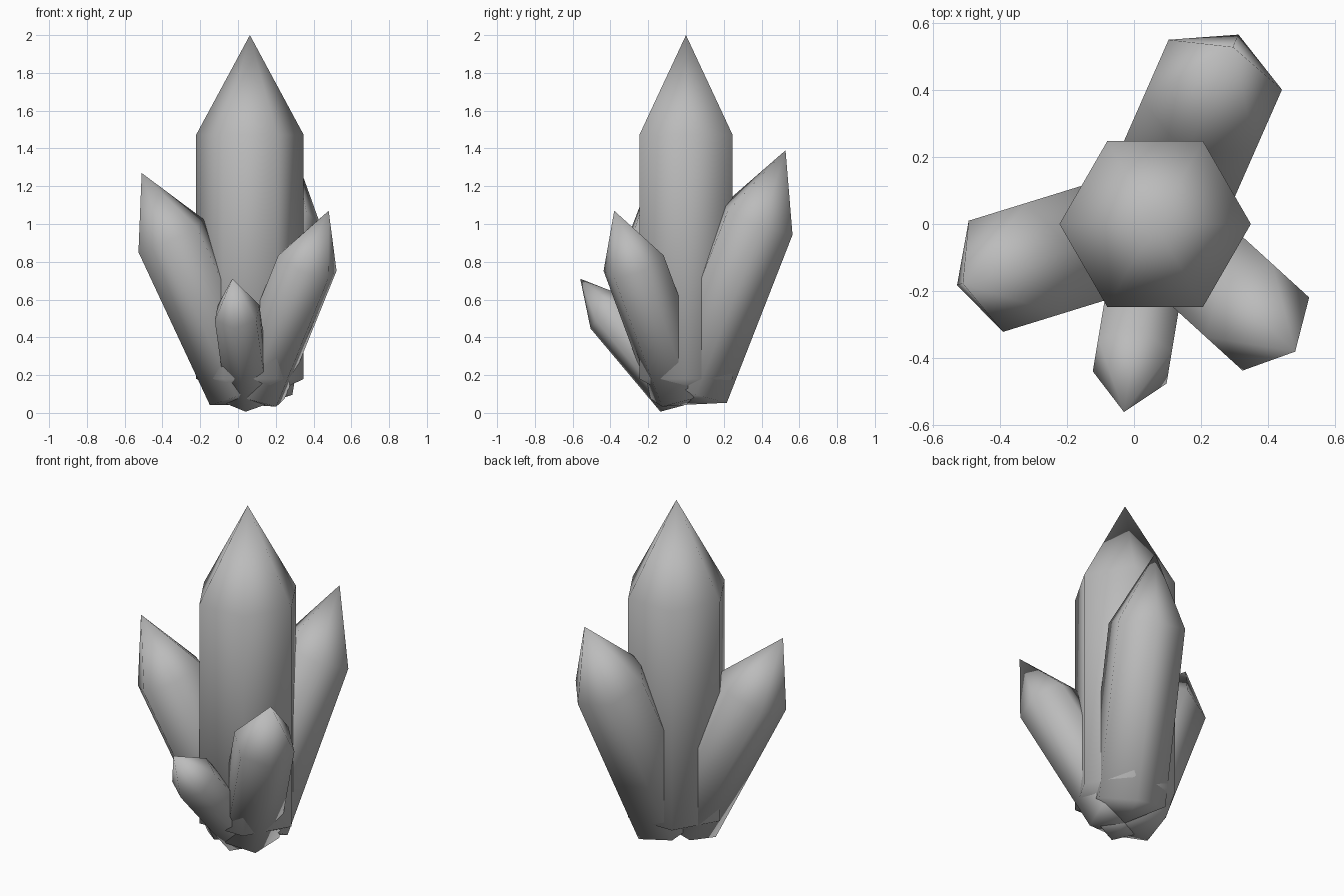
import bpy, bmesh, math
from mathutils import Matrix, Vector

if "Cube" in bpy.data.objects:
    bpy.data.objects.remove(bpy.data.objects["Cube"])

ROOT = Vector((0.063, 0.0, 0.043))   # point all crystals grow from
SIDES = 6

stone = bpy.data.materials.new("grey_crystal")
stone.diffuse_color = (0.5, 0.5, 0.5, 1)
stone.use_nodes = True
stone.node_tree.nodes["Principled BSDF"].inputs["Base Color"].default_value = stone.diffuse_color


def crystal(name, tip, radius, azimuth):
    """Six-sided crystal: short root point, straight shaft, long pointed tip."""
    axis = Vector(tip) - ROOT
    length = axis.length
    tilt = math.atan2(math.hypot(axis.x, axis.y), axis.z)
    place = (Matrix.Translation(ROOT) @ Matrix.Rotation(azimuth, 4, 'Z')
             @ Matrix.Rotation(tilt, 4, 'Y'))

    bm = bmesh.new()
    rings = []
    for height in (0.07 * length, 0.73 * length):
        rings.append([bm.verts.new((radius * math.cos(i * math.tau / SIDES),
                                    radius * math.sin(i * math.tau / SIDES),
                                    height)) for i in range(SIDES)])
    root = bm.verts.new((0, 0, 0))
    point = bm.verts.new((0, 0, length))
    low, high = rings
    for i in range(SIDES):
        j = (i + 1) % SIDES
        bm.faces.new((root, low[j], low[i]))
        bm.faces.new((low[i], low[j], high[j], high[i]))
        bm.faces.new((high[i], high[j], point))
    for face in bm.faces:
        face.smooth = True
    bm.transform(place)

    mesh = bpy.data.meshes.new(name)
    bm.to_mesh(mesh)
    bm.free()
    mesh.materials.append(stone)
    obj = bpy.data.objects.new(name, mesh)
    bpy.context.collection.objects.link(obj)


# Upright centre crystal
crystal("main_crystal", (0.063, 0, 2.0), 0.285, 0)

# Leaning side crystals, each with one ridge facing outward
for name, tip, radius in (
        ("back_crystal", (0.295, 0.527, 1.39), 0.213),
        ("left_crystal", (-0.51, -0.177, 1.27), 0.2),
        ("right_crystal", (0.48, -0.38, 1.07), 0.17),
        ("front_crystal", (-0.03, -0.56, 0.71), 0.1285)):
    crystal(name, tip, radius, math.atan2(tip[1] - ROOT.y, tip[0] - ROOT.x))
